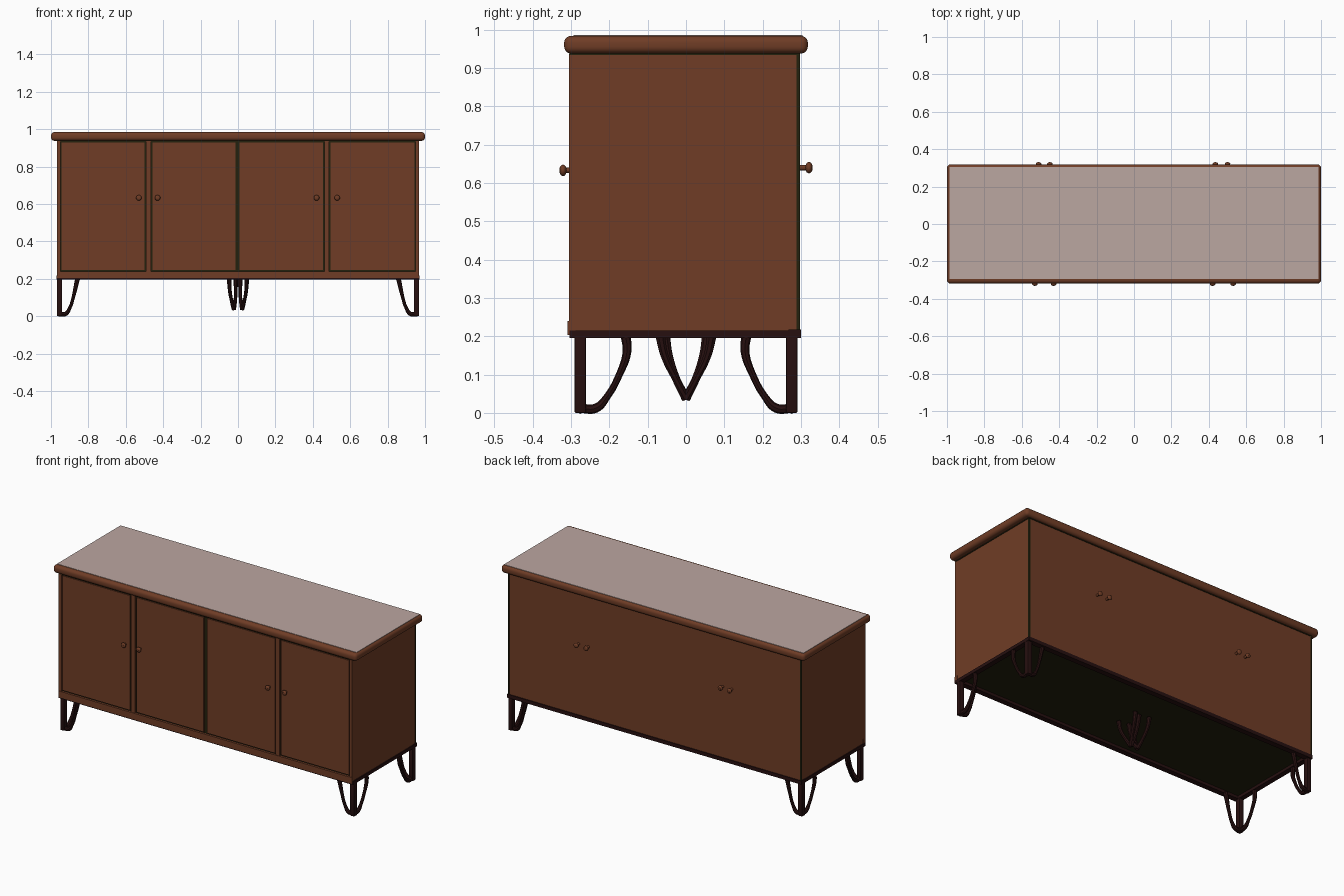
import bpy, math
from mathutils import Vector

if "Cube" in bpy.data.objects:
    bpy.data.objects.remove(bpy.data.objects["Cube"])


def material(name, rgb):
    m = bpy.data.materials.new(name)
    m.diffuse_color = (*rgb, 1)
    m.use_nodes = True
    m.node_tree.nodes["Principled BSDF"].inputs["Base Color"].default_value = m.diffuse_color
    return m


WOOD = material("brown_wood", (0.16, 0.046, 0.019))
DARK = material("dark_leg_wood", (0.020, 0.005, 0.005))
GAP = material("dark_olive_shadow", (0.017, 0.015, 0.004))
PALE = material("pale_top_inlay", (0.50, 0.385, 0.355))


def box(name, x0, x1, y0, y1, z0, z1, mat, bevel=0.0, segments=2):
    bpy.ops.mesh.primitive_cube_add(size=1, location=((x0 + x1) / 2, (y0 + y1) / 2, (z0 + z1) / 2))
    o = bpy.context.object
    o.name = name
    o.scale = (x1 - x0, y1 - y0, z1 - z0)
    bpy.ops.object.transform_apply(location=False, rotation=False, scale=True)
    o.data.materials.append(mat)
    if bevel:
        b = o.modifiers.new("bevel", "BEVEL")
        b.width, b.segments = bevel, segments
        bpy.ops.object.modifier_apply(modifier="bevel")
        bpy.ops.object.shade_smooth_by_angle(angle=math.radians(35))
    return o


def bar(name, points, radii, depth=0.012):
    """Smooth bent bar through the points."""
    c = bpy.data.curves.new(name, "CURVE")
    c.dimensions = "3D"
    c.bevel_depth, c.bevel_resolution, c.resolution_u = depth, 2, 6
    c.use_fill_caps = True
    s = c.splines.new("BEZIER")
    s.bezier_points.add(len(points) - 1)
    for bp, p, r in zip(s.bezier_points, points, radii):
        bp.co = p
        bp.radius = r
        bp.handle_left_type = bp.handle_right_type = "AUTO"
    o = bpy.data.objects.new(name, c)
    bpy.context.collection.objects.link(o)
    c.materials.append(DARK)
    bpy.ops.object.select_all(action="DESELECT")
    o.select_set(True)
    bpy.context.view_layer.objects.active = o
    bpy.ops.object.convert(target="MESH")
    bpy.ops.object.shade_smooth_by_angle(angle=math.radians(40))


def knob(name, x, y, z, sign, length):
    """Small turned knob: neck plus flattened ball."""
    bpy.ops.mesh.primitive_cylinder_add(vertices=12, radius=0.007, depth=length,
                                        location=(x, y + sign * length / 2, z),
                                        rotation=(math.pi / 2, 0, 0))
    neck = bpy.context.object
    neck.name = name + "_neck"
    neck.data.materials.append(WOOD)
    bpy.ops.mesh.primitive_uv_sphere_add(segments=16, ring_count=10, radius=0.015,
                                         location=(x, y + sign * (length - 0.009), z))
    o = bpy.context.object
    o.name = name
    o.scale = (1, 0.65, 1)
    o.data.materials.append(WOOD)
    bpy.ops.object.shade_smooth()


# Cabinet carcass, dark underneath
body = box("carcass", -0.965, 0.965, -0.292, 0.295, 0.213, 0.945, WOOD)
body.data.materials.append(GAP)
for f in body.data.polygons:
    if f.normal.z < -0.5:
        f.material_index = 1

# Dark shadow backing seen through the door gaps
box("door_gap_backing", -0.955, 0.955, -0.296, -0.290, 0.235, 0.942, GAP)

# Doors
for i, (a, b) in enumerate([(-0.943, -0.500), (-0.458, -0.014), (0.008, 0.455), (0.495, 0.943)]):
    box(f"door_{i + 1}", a, b, -0.303, -0.292, 0.247, 0.930, WOOD)

# Front stiles and bottom rail
for i, (a, b) in enumerate([(-0.967, -0.949), (-0.492, -0.466), (0.463, 0.487), (0.949, 0.967)]):
    box(f"front_stile_{i + 1}", a, b, -0.306, -0.290, 0.213, 0.938, WOOD)
box("front_bottom_rail", -0.967, 0.967, -0.309, -0.288, 0.203, 0.240, WOOD)

# Dark seam under the worktop
box("worktop_seam", -0.968, 0.968, -0.304, 0.298, 0.934, 0.942, GAP)

# Dark seams at the rear corners
for s in (-1, 1):
    box("rear_corner_seam", s * 0.962 - 0.004, s * 0.962 + 0.004, 0.289, 0.297, 0.215, 0.935, GAP)

# Rounded worktop with pale inlay
box("worktop", -1, 1, -0.318, 0.318, 0.938, 0.984, WOOD, 0.018, 5)
box("top_inlay", -0.987, 0.987, -0.294, 0.304, 0.979, 0.986, PALE)

# Base frame
box("base_front", -0.970, 0.970, -0.304, -0.272, 0.196, 0.215, DARK)
box("base_back", -0.970, 0.970, 0.268, 0.300, 0.196, 0.217, DARK)
for s in (-1, 1):
    box("base_side", min(s * 0.970, s * 0.940), max(s * 0.970, s * 0.940), -0.304, 0.300, 0.196, 0.215, DARK)

# Corner legs: a post with one curved arm along each side
RADII = (1.0, 1.0, 0.75, 0.75, 0.95, 1.1)
HEIGHTS = (0.012, 0.012, 0.045, 0.10, 0.16, 0.205)
ALONG_Y = (0.0, 0.040, 0.072, 0.102, 0.122, 0.118)
ALONG_X = (0.0, 0.032, 0.056, 0.074, 0.088, 0.098)
for sx in (-1, 1):
    for sy in (-1, 1):
        px, py = sx * 0.955, sy * 0.276
        box("corner_leg_post", px - 0.014, px + 0.014, py - 0.015, py + 0.015, 0, 0.2, DARK, 0.004)
        bar("corner_leg_arm_side", [(px, py - sy * d, h) for d, h in zip(ALONG_Y, HEIGHTS)], RADII)
        bar("corner_leg_arm_front", [(px - sx * d, py, h) for d, h in zip(ALONG_X, HEIGHTS)], RADII)

# Middle leg: two narrow bent hairpins back to back
for s in (-1, 1):
    for t in (-1, 1):
        bar("middle_leg_outer_arm", [(s * 0.022, 0, 0.037), (s * 0.036, t * 0.028, 0.09),
                                     (s * 0.045, t * 0.056, 0.15), (s * 0.047, t * 0.068, 0.205)],
            (1, 0.8, 0.9, 1.1))
    bar("middle_leg_inner_arm", [(s * 0.022, 0, 0.037), (s * 0.014, s * 0.025, 0.09),
                                 (s * 0.012, s * 0.045, 0.15), (s * 0.012, s * 0.055, 0.205)],
        (1, 0.8, 0.9, 1.1))

# Door knobs, front and back
for i, x in enumerate((-0.53, -0.43, 0.42, 0.53)):
    knob(f"front_knob_{i + 1}", x, -0.300, 0.633, -1, 0.030)
for i, x in enumerate((-0.51, -0.45, 0.435, 0.50)):
    knob(f"back_knob_{i + 1}", x, 0.294, 0.640, 1, 0.036)
